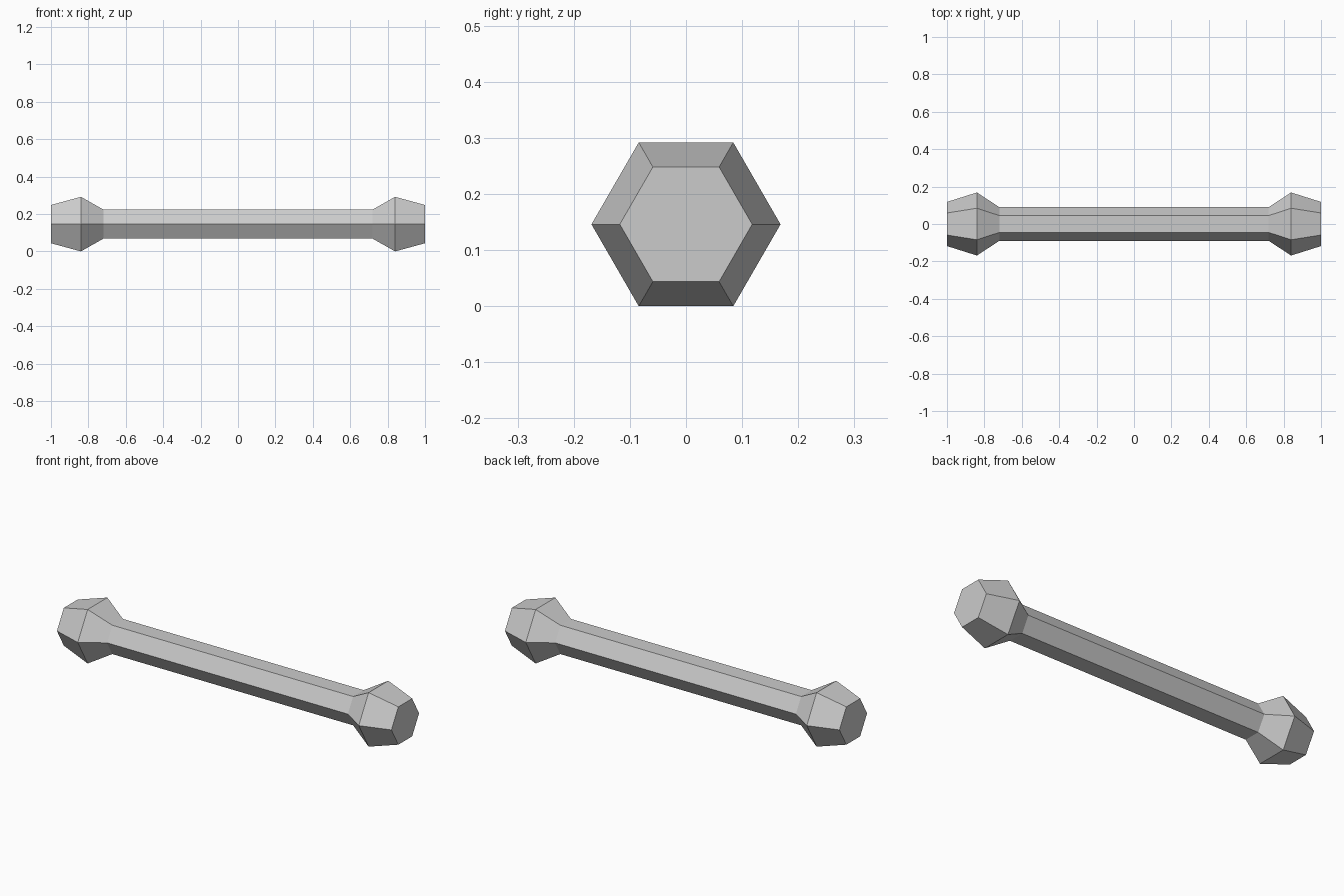
import bpy, bmesh
from math import cos, sin, pi

cube = bpy.data.objects.get("Cube")
if cube:
    bpy.data.objects.remove(cube, do_unlink=True)

SIDES = 6
AXIS_Z = 0.1685 * cos(pi / SIDES)   # rests on a flat side

grey = bpy.data.materials.new("light grey")
grey.use_nodes = True
colour = (0.6, 0.6, 0.6, 1)
grey.diffuse_color = colour
grey.node_tree.nodes["Principled BSDF"].inputs["Base Color"].default_value = colour

# Half profile (x, radius): shaft end, knob widest point, end cap
half = [(0.72, 0.09), (0.84, 0.1685), (1.0, 0.118)]
profile = [(-x, r) for x, r in reversed(half)] + half

# Hexagonal rings along x, bridged with flat faces
bm = bmesh.new()
rings = []
for x, r in profile:
    angles = [2 * pi * i / SIDES for i in range(SIDES)]
    rings.append([bm.verts.new((x, r * cos(a), AXIS_Z + r * sin(a))) for a in angles])
for a, b in zip(rings, rings[1:]):
    for i in range(SIDES):
        j = (i + 1) % SIDES
        bm.faces.new((a[i], a[j], b[j], b[i]))

# End caps
bm.faces.new(rings[0])
bm.faces.new(rings[-1])
bmesh.ops.recalc_face_normals(bm, faces=bm.faces)

mesh = bpy.data.meshes.new("knobbed_bar")
bm.to_mesh(mesh)
bm.free()
mesh.materials.append(grey)
bar = bpy.data.objects.new("knobbed_bar", mesh)
bpy.context.collection.objects.link(bar)
